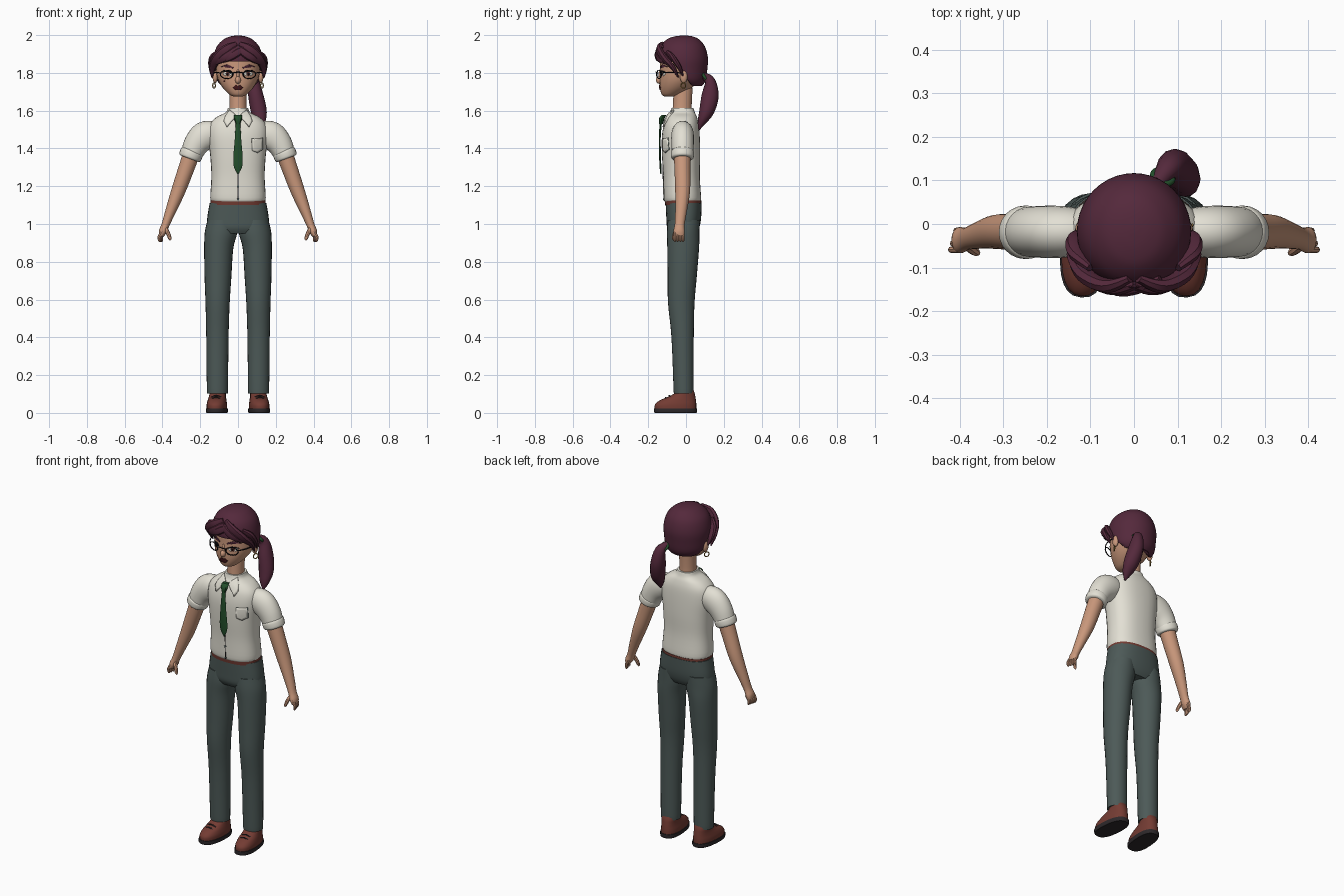
import bpy, bmesh
from math import sin, cos, pi, radians
from mathutils import Vector, Matrix
from mathutils.bvhtree import BVHTree

if "Cube" in bpy.data.objects:
    bpy.data.objects.remove(bpy.data.objects["Cube"])


def colour(name, code):
    rgb = [(int(code[i:i + 2], 16) / 255) ** 2.2 for i in (0, 2, 4)] + [1]
    m = bpy.data.materials.new(name)
    m.use_nodes = True
    m.diffuse_color = rgb
    node = next(n for n in m.node_tree.nodes if n.type == "BSDF_PRINCIPLED")
    node.inputs["Base Color"].default_value = rgb
    node.inputs["Roughness"].default_value = 0.8
    return m


SKIN, HAIR = colour("skin", "C9977B"), colour("plum hair", "552D3E")
SHIRT, CLOTH = colour("off white", "E2DFD3"), colour("grey green cloth", "4E5A58")
GREEN, LEATHER = colour("dark green", "28502F"), colour("brown leather", "733E36")
SOLE, BLACK = colour("dark sole", "302C2E"), colour("black", "151418")
LIPS, GOLD = colour("dark lips", "451D20"), colour("gold", "A88445")


def finish(bm, name, mat, angle=40):
    me = bpy.data.meshes.new(name)
    bm.to_mesh(me)
    bm.free()
    me.materials.append(mat)
    ob = bpy.data.objects.new(name, me)
    bpy.context.collection.objects.link(ob)
    bpy.ops.object.select_all(action="DESELECT")
    ob.select_set(True)
    bpy.context.view_layer.objects.active = ob
    bpy.ops.object.shade_smooth_by_angle(angle=radians(angle))
    return ob


def spline(keys, steps):
    """Smooth interpolation through key tuples."""
    out = []
    for i in range(len(keys) - 1):
        quad = [keys[max(0, min(len(keys) - 1, i + k))] for k in (-1, 0, 1, 2)]
        for s in range(steps):
            t = s / steps
            out.append([b + 0.5 * t * (c - a + t * (2*a - 5*b + 4*c - d + t * (3*(b - c) + d - a)))
                        for a, b, c, d in zip(*quad)])
    return out + [list(keys[-1])]


def loft(name, keys, mat, flat=True, power=2, segs=24, steps=4, ref=(0, 1, 0), side=1, rule=None):
    """Skin over rings (x, y, z, rx, ry), level or square to the path."""
    rings = spline(keys, steps)
    bm, rows = bmesh.new(), []
    for i, (x, y, z, rx, ry) in enumerate(rings):
        a, b = rings[max(i - 1, 0)], rings[min(i + 1, len(rings) - 1)]
        t = Vector((0, 0, 1)) if flat else (Vector(b[:3]) - Vector(a[:3])).normalized()
        u = Vector(ref)
        u = (u - t * u.dot(t)).normalized()
        v = u.cross(t)
        row = []
        for k in range(segs):
            c, s = cos(2 * pi * k / segs), sin(2 * pi * k / segs)
            c = abs(c) ** (2 / power) * (1 if c > 0 else -1)
            s = abs(s) ** (2 / power) * (1 if s > 0 else -1)
            p = Vector((x, y, z)) + v * c * max(rx, .001) + u * s * max(ry, .001)
            if rule:
                p.z = max(p.z, rule(p))
            row.append(bm.verts.new((p.x * side, p.y, p.z)))
        rows.append(row)
    for a, b in zip(rows, rows[1:]):
        for k in range(segs):
            bm.faces.new((a[k], a[k - 1], b[k - 1], b[k]))
    bm.faces.new(rows[0])
    bm.faces.new(rows[-1])
    bmesh.ops.recalc_face_normals(bm, faces=bm.faces[:])
    return finish(bm, name, mat)


def body(name, rows, mat, x=0, **kw):
    """Level loft from (z, half width, front y, back y)."""
    return loft(name, [(x, (f + b) / 2, z, w, (b - f) / 2) for z, w, f, b in rows], mat, **kw)


def ball(name, centre, size, mat):
    bm = bmesh.new()
    bmesh.ops.create_uvsphere(bm, u_segments=16, v_segments=10, radius=1,
                              matrix=Matrix.Translation(centre) @ Matrix.Diagonal((*size, 1)))
    return finish(bm, name, mat, 80)


def ring(name, centre, radius, thick, mat, rot=(0, 0, 0), scale=(1, 1, 1)):
    bpy.ops.mesh.primitive_torus_add(location=centre, rotation=rot, major_radius=radius,
                                     minor_radius=thick, major_segments=28, minor_segments=8)
    ob = bpy.context.object
    ob.name, ob.scale = name, scale
    ob.data.materials.append(mat)
    bpy.ops.object.shade_smooth()


def tree(ob):
    return BVHTree.FromPolygons([v.co for v in ob.data.vertices], [p.vertices for p in ob.data.polygons])


def plate(name, outline, mat, target, lift=.003, side=1, default=-.06):
    """Thin panel of (x, z) points laid over the front of a surface."""
    bm, rows, n = bmesh.new(), [], len(outline)
    mid = [sum(p[i] for p in outline) / n for i in (0, 1)]
    for f in (1, .7, .35, .02):
        row = []
        for p in outline:
            x, z = [m + (q - m) * f for m, q in zip(mid, p)]
            hit = target.ray_cast(Vector((x * side, -1, z)), Vector((0, 1, 0)))[0]
            row.append(bm.verts.new((x * side, (hit.y if hit else default) - lift, z)))
        rows.append(row)
    for a, b in zip(rows, rows[1:]):
        for k in range(n):
            bm.faces.new((a[k], a[k - 1], b[k - 1], b[k]))
    bm.faces.new(rows[-1])
    bmesh.ops.recalc_face_normals(bm, faces=bm.faces[:])
    if sum(f.normal.y for f in bm.faces) > 0:
        bmesh.ops.reverse_faces(bm, faces=bm.faces[:])
    ob = finish(bm, name, mat)
    mod = ob.modifiers.new("thickness", "SOLIDIFY")
    mod.thickness = lift
    return ob


def oval(x, z, rx, rz, n=16):
    return [(x + rx * cos(2 * pi * k / n), z + rz * sin(2 * pi * k / n)) for k in range(n)]


# Head, neck and shirt body
head = tree(body("head", [
    (1.674, .02, -.11, -.07), (1.685, .045, -.128, -.03), (1.72, .08, -.138, .03), (1.765, .106, -.14, .07),
    (1.82, .117, -.137, .09), (1.88, .115, -.135, .1), (1.94, .09, -.11, .08), (1.97, .04, -.06, .04)], SKIN))
body("neck", [(1.56, .05, -.075, .035), (1.62, .046, -.07, .03), (1.72, .046, -.065, .035)], SKIN)
shirt = tree(body("shirt_body", [
    (1.118, .138, -.112, .076), (1.14, .147, -.118, .08), (1.25, .141, -.12, .073), (1.36, .147, -.127, .075),
    (1.46, .158, -.128, .073), (1.525, .15, -.117, .068), (1.565, .115, -.1, .058), (1.59, .066, -.085, .047),
    (1.613, .054, -.078, .04)], SHIRT, power=2.4, segs=32))
body("belt", [(1.1, .146, -.11, .081), (1.125, .146, -.113, .081)], LEATHER, power=2.4, steps=1, segs=32)

# Trousers seat
body("trousers_seat", [(.95, .14, -.085, .055), (.98, .162, -.1, .07), (1.03, .163, -.104, .08),
                       (1.112, .15, -.108, .083)], CLOTH, power=2.4, segs=32)

# Hair cap, its lower edge rising from the nape to the forehead
body("hair_cap", [(1.725, .085, -.08, .08), (1.76, .117, -.12, .104), (1.82, .128, -.143, .113),
                  (1.88, .13, -.15, .116), (1.94, .112, -.135, .1), (1.978, .075, -.1, .068),
                  (1.993, .04, -.06, .035), (1.998, .008, -.02, 0)], HAIR, segs=40,
     rule=lambda p: 1.86 - .13 * min(1, max(0, (p.y + .055) / .085)))
LOCKS = {
    "fringe": [(.01, -.125, 1.955, .012, .01), (.06, -.142, 1.925, .026, .017),
               (.11, -.118, 1.88, .026, .018), (.135, -.07, 1.83, .02, .014), (.137, -.04, 1.775, .003, .003)],
    "brow": [(-.01, -.138, 1.94, .012, .008), (.035, -.15, 1.905, .022, .013),
             (.08, -.14, 1.875, .02, .013), (.12, -.1, 1.845, .004, .004)],
    "temple": [(.1, -.1, 1.91, .012, .01), (.13, -.07, 1.88, .022, .015), (.14, -.035, 1.83, .016, .012),
               (.13, -.015, 1.78, .003, .003)]}
for s, tag in ((1, "left"), (-1, "right")):
    for lock, path in LOCKS.items():
        loft(f"{lock}_lock_{tag}", path, HAIR, flat=False, segs=8, side=s)
loft("swept_lock", [(.06, -.125, 1.94, .008, .008), (.01, -.148, 1.915, .02, .012), (-.04, -.153, 1.885, .02, .012),
                    (-.085, -.135, 1.855, .004, .004)], HAIR, flat=False, segs=8)
loft("ponytail", [(.055, .095, 1.785, .018, .018), (.08, .128, 1.755, .03, .028), (.094, .128, 1.68, .04, .045),
                  (.11, .11, 1.6, .042, .04), (.117, .085, 1.545, .03, .024), (.12, .068, 1.5, .005, .005)],
     HAIR, flat=False, segs=12)
ring("hair_tie", (.066, .108, 1.775), .022, .008, GREEN, rot=(radians(-45), radians(20), 0))

# Face centre
ball("nose", (0, -.14, 1.762), (.015, .019, .02), SKIN)
ball("nose_bridge", (0, -.134, 1.79), (.009, .012, .03), SKIN)
plate("lips", [(-.028, 1.722), (-.012, 1.735), (0, 1.731), (.012, 1.735), (.028, 1.722),
               (.014, 1.709), (-.014, 1.709)], LIPS, head, .005)
plate("beauty_spot", oval(-.074, 1.756, .004, .004, 8), LIPS, head)
loft("glasses_bridge", [(-.026, -.151, 1.8, .003, .003), (0, -.16, 1.804, .003, .003),
                        (.026, -.151, 1.8, .003, .003)], BLACK, flat=False, segs=6)

# Tie, placket and pocket
loft("tie_knot", [(0, -.115, 1.578, .02, .012), (0, -.128, 1.56, .022, .015), (0, -.133, 1.53, .012, .01)],
     GREEN, segs=8)
loft("tie_blade", [(0, -.133, 1.54, .012, .006), (0, -.139, 1.45, .017, .005), (0, -.136, 1.32, .025, .005),
                   (0, -.133, 1.265, .002, .003)], GREEN, segs=8)
plate("placket_seam", [(-.002, 1.125), (.002, 1.125), (.002, 1.3), (-.002, 1.3)], SOLE, shirt, .002)
for z in (1.13, 1.2):
    plate("button", oval(0, z, .006, .006, 10), CLOTH, shirt, .004)
POCKET = [(.074, 1.45), (.13, 1.455), (.13, 1.395), (.103, 1.378), (.076, 1.39)]
plate("pocket", POCKET, SHIRT, shirt, .006)
plate("pocket_edge", [(.102 + (x - .102) * 1.05, 1.418 + (z - 1.418) * 1.05) for x, z in POCKET],
      CLOTH, shirt, .002)

for s, tag in ((1, "left"), (-1, "right")):
    # Eyes, brows, glasses, ears and earrings
    plate(f"eye_{tag}", oval(.055, 1.795, .024, .012), SHIRT, head, .003, s)
    plate(f"iris_{tag}", oval(.055, 1.795, .01, .011), LEATHER, head, .005, s)
    plate(f"pupil_{tag}", oval(.055, 1.795, .005, .006), BLACK, head, .006, s)
    plate(f"eyelid_{tag}", [(.03, 1.8), (.05, 1.812), (.068, 1.811), (.086, 1.803), (.068, 1.805), (.05, 1.806)],
          BLACK, head, .006, s)
    plate(f"eyebrow_{tag}", [(.025, 1.83), (.06, 1.845), (.092, 1.832), (.06, 1.838), (.027, 1.823)],
          HAIR, head, .005, s)
    ring(f"glasses_rim_{tag}", (.06 * s, -.143, 1.792), .035, .0035, BLACK,
         (radians(90), 0, radians(20 * s)), (1, .64, 1))
    loft(f"glasses_arm_{tag}", [(.093, -.131, 1.8, .003, .003), (.117, -.09, 1.802, .003, .003),
                                (.13, -.015, 1.8, .003, .003)], BLACK, flat=False, ref=(0, 0, 1), segs=6, side=s)
    ball(f"ear_{tag}", (.121 * s, -.012, 1.78), (.014, .02, .034), SKIN)
    ring(f"earring_{tag}", (.127 * s, -.014, 1.733), .014, .003, GOLD, (radians(90), 0, radians(60)))

    # Collar flap
    plate(f"collar_{tag}", [(.008, 1.572), (.025, 1.59), (.046, 1.606), (.066, 1.575), (.076, 1.545), (.06, 1.514),
                            (.034, 1.545)], SHIRT, shirt, .009, s)

    # Sleeve, rolled cuff, arm and hand
    loft(f"sleeve_{tag}", [(.1, -.018, 1.478, .05, .045), (.14, -.018, 1.478, .069, .056),
                           (.182, -.018, 1.463, .076, .06), (.222, -.018, 1.42, .067, .059),
                           (.25, -.018, 1.36, .056, .056)], SHIRT, flat=False, side=s)
    loft(f"cuff_{tag}", [(.241, -.019, 1.387, .054, .054), (.244, -.019, 1.38, .061, .061),
                         (.254, -.019, 1.354, .06, .06), (.257, -.019, 1.346, .052, .052)],
         SHIRT, flat=False, side=s)
    loft(f"arm_{tag}", [(.24, -.02, 1.39, .045, .045), (.275, -.019, 1.29, .042, .042),
                        (.318, -.018, 1.17, .037, .039), (.36, -.027, 1.06, .027, .03),
                        (.384, -.034, .995, .021, .026), (.398, -.037, .96, .021, .03),
                        (.406, -.038, .936, .012, .027)], SKIN, flat=False, side=s)
    for i in range(4):
        y, x = -.059 + .0145 * i, .409 - .004 * i
        loft(f"finger_{tag}", [(x - .008, y, .96, .009, .008), (x + .008, y, .932, .009, .008),
                               (x + .007, y, .913, .007, .007), (x + .004, y, .906, .003, .003)],
             SKIN, flat=False, segs=8, side=s)
    loft(f"thumb_{tag}", [(.388, -.046, .985, .012, .01), (.37, -.06, .95, .011, .01),
                          (.361, -.066, .925, .009, .008), (.358, -.066, .914, .003, .003)],
         SKIN, flat=False, segs=8, side=s)

    # Trouser leg
    loft(f"trouser_leg_{tag}", [(.085, -.012, 1.02, .077, .085), (.09, -.015, .955, .086, .086),
                                (.102, -.015, .87, .077, .084), (.106, -.02, .72, .071, .077),
                                (.108, -.025, .58, .064, .07), (.109, -.018, .4, .059, .059),
                                (.109, -.013, .13, .056, .053), (.109, -.013, .108, .054, .051)],
         CLOTH, side=s)

    # Shoe with sole and laces
    turn = Matrix.Rotation(radians(5 * s), 4, "Z")
    parts = [body(f"sole_{tag}", [(0, .053, -.166, .055), (.006, .056, -.169, .058), (.024, .056, -.169, .058)],
                  SOLE, x=.107, power=2.5, side=s),
             body(f"shoe_{tag}", [(.022, .053, -.166, .055), (.045, .053, -.164, .055), (.066, .049, -.14, .053),
                                  (.085, .045, -.095, .05), (.105, .043, -.06, .046), (.125, .04, -.05, .038)],
                  LEATHER, x=.107, power=2.3, side=s)]
    for y, z in ((-.085, .092), (-.105, .082)):
        parts.append(loft(f"lace_{tag}", [(.08, y, z - .01, .004, .004), (.107, y - .004, z, .004, .004),
                                          (.134, y, z - .01, .004, .004)], SOLE, flat=False, segs=6, side=s))
    for ob in parts:
        ob.data.transform(Matrix.Translation((.107 * s, 0, 0)) @ turn @ Matrix.Translation((-.107 * s, 0, 0)))
